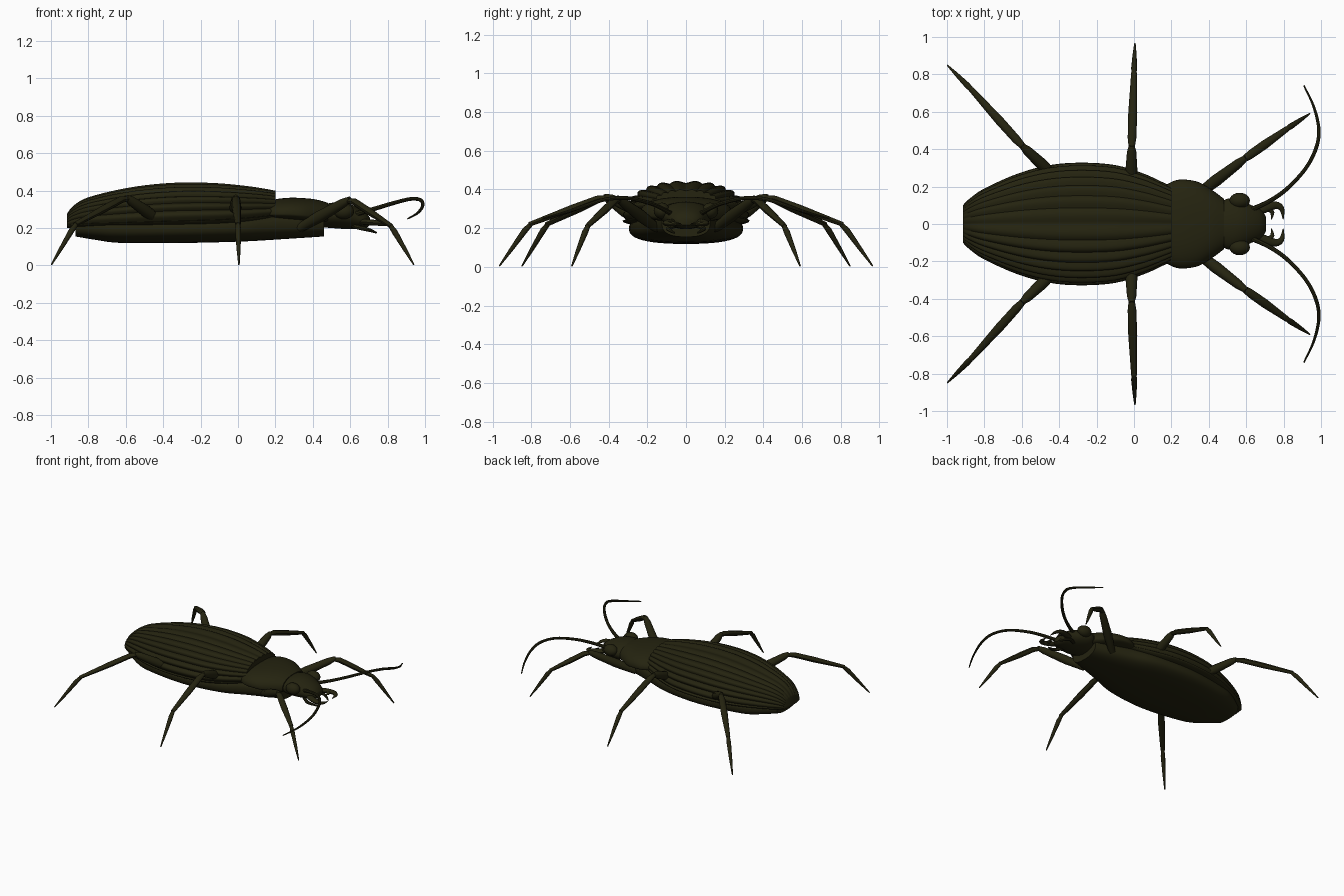
import bpy, bmesh, math
from mathutils import Vector

if "Cube" in bpy.data.objects:
    bpy.data.objects.remove(bpy.data.objects["Cube"])

mat = bpy.data.materials.new("dark olive shell")
mat.diffuse_color = (0.018, 0.017, 0.005, 1)
mat.use_nodes = True
mat.node_tree.nodes["Principled BSDF"].inputs["Base Color"].default_value = mat.diffuse_color


def finish(name, bm, angle=40):
    bmesh.ops.recalc_face_normals(bm, faces=bm.faces)
    me = bpy.data.meshes.new(name)
    bm.to_mesh(me)
    bm.free()
    ob = bpy.data.objects.new(name, me)
    bpy.context.collection.objects.link(ob)
    me.materials.append(mat)
    bpy.ops.object.select_all(action='DESELECT')
    ob.select_set(True)
    bpy.context.view_layer.objects.active = ob
    bpy.ops.object.shade_smooth_by_angle(angle=math.radians(angle))
    return ob


def skin(bm, rings):
    """Join rings of points into a capped tube."""
    vs = [[bm.verts.new(p) for p in r] for r in rings]
    n = len(vs[0])
    for a, b in zip(vs, vs[1:]):
        for i in range(n):
            j = (i + 1) % n
            bm.faces.new((a[i], a[j], b[j], b[i]))
    bm.faces.new(vs[0])
    bm.faces.new(vs[-1])


def smooth_path(pts, sub):
    """Catmull-Rom interpolation of tuples of any length."""
    out = []
    for k in range(len(pts) - 1):
        p = [pts[max(k - 1, 0)], pts[k], pts[k + 1], pts[min(k + 2, len(pts) - 1)]]
        for s in range(sub):
            t = s / sub
            out.append(tuple(0.5 * (2 * b + (c - a) * t + (2 * a - 5 * b + 4 * c - d) * t * t
                                    + (3 * b - a - 3 * c + d) * t ** 3)
                             for a, b, c, d in zip(*p)))
    return out + [pts[-1]]


def shell(name, stations, power=1.0, ridges=0, depth=0.0, seg=48, sub=4):
    """Body part along x; stations are (x, half width, top, edge, bottom)."""
    rings = []
    for x, w, top, edge, bot in smooth_path(stations, sub):
        ring = []
        for i in range(seg):
            t = 2 * math.pi * i / seg
            c, s = math.cos(t), math.sin(t)
            y = w * math.copysign(abs(c) ** power, c)
            z = abs(s) ** power
            k = 1.0
            if ridges and s > 0:
                k = 1 - depth * (1 - abs(math.sin(ridges * t)))
            z = edge + z * (top - edge) * k if s > 0 else edge - z * (edge - bot)
            ring.append((x, y * k, z))
        rings.append(ring)
    bm = bmesh.new()
    skin(bm, rings)
    return finish(name, bm, 50 if ridges else 40)


def limb(name, pts, sides=10, sub=1, squash=1.0):
    """Tapered tube; pts are (x, y, z, radius)."""
    path = smooth_path(pts, sub) if sub > 1 else pts
    pos = [Vector(p[:3]) for p in path]
    rings = []
    for k, p in enumerate(pos):
        d = (pos[min(k + 1, len(pos) - 1)] - pos[max(k - 1, 0)]).normalized()
        side = d.cross(Vector((0, 0, 1))).normalized()
        up = side.cross(d)
        r = path[k][3]
        rings.append([p + side * (r * math.cos(a)) + up * (r * squash * math.sin(a))
                      for a in (2 * math.pi * i / sides for i in range(sides))])
    bm = bmesh.new()
    skin(bm, rings)
    return finish(name, bm)


def pair(name, pts, **kw):
    for label, m in (("left", 1), ("right", -1)):
        limb(f"{label}_{name}", [(x, y * m, z, r) for x, y, z, r in pts], **kw)


def ball(name, loc, scale):
    bm = bmesh.new()
    bmesh.ops.create_uvsphere(bm, u_segments=20, v_segments=12, radius=1)
    for v in bm.verts:
        v.co = Vector(a * b + c for a, b, c in zip(v.co, scale, loc))
    finish(name, bm, 60)


# Ridged wing cases
shell("wing_cases", [
    (-0.915, 0.10, 0.275, 0.215, 0.20), (-0.88, 0.135, 0.32, 0.22, 0.20),
    (-0.80, 0.19, 0.365, 0.225, 0.20), (-0.62, 0.27, 0.41, 0.23, 0.20),
    (-0.45, 0.315, 0.435, 0.235, 0.205), (-0.28, 0.328, 0.445, 0.24, 0.205),
    (-0.10, 0.315, 0.44, 0.245, 0.21), (0.05, 0.27, 0.425, 0.255, 0.22),
    (0.15, 0.225, 0.41, 0.265, 0.24), (0.20, 0.20, 0.40, 0.27, 0.26)],
    power=0.85, ridges=14, depth=0.06, seg=224, sub=4)

# Belly
shell("belly", [
    (-0.87, 0.115, 0.23, 0.20, 0.155), (-0.75, 0.20, 0.24, 0.20, 0.135),
    (-0.62, 0.25, 0.25, 0.20, 0.12), (-0.30, 0.295, 0.26, 0.20, 0.12),
    (0.0, 0.27, 0.27, 0.205, 0.127), (0.20, 0.205, 0.29, 0.215, 0.138),
    (0.46, 0.125, 0.28, 0.23, 0.155)], power=0.75)

# Thorax plate
shell("thorax_plate", [
    (0.165, 0.205, 0.345, 0.275, 0.25), (0.22, 0.233, 0.357, 0.275, 0.245),
    (0.28, 0.237, 0.362, 0.275, 0.24), (0.35, 0.222, 0.36, 0.27, 0.235),
    (0.42, 0.18, 0.352, 0.265, 0.23), (0.48, 0.135, 0.335, 0.265, 0.225)], power=0.85)

# Head and snout
shell("head", [
    (0.44, 0.10, 0.32, 0.265, 0.205), (0.50, 0.135, 0.335, 0.27, 0.20),
    (0.57, 0.125, 0.335, 0.265, 0.195), (0.63, 0.10, 0.315, 0.255, 0.195),
    (0.68, 0.075, 0.285, 0.24, 0.20), (0.705, 0.04, 0.255, 0.235, 0.215)])

# Eyes
for label, m in (("left", 1), ("right", -1)):
    ball(f"{label}_eye", (0.565, 0.125 * m, 0.29), (0.055, 0.042, 0.042))

# Jaws with inner teeth
pair("jaw", [(0.65, 0.06, 0.235, 0.022), (0.71, 0.088, 0.23, 0.024), (0.76, 0.10, 0.225, 0.02),
             (0.79, 0.08, 0.22, 0.014), (0.798, 0.025, 0.215, 0.002)], sub=4, squash=0.7)
pair("inner_tooth", [(0.72, 0.085, 0.23, 0.016), (0.74, 0.06, 0.225, 0.011),
                     (0.735, 0.025, 0.225, 0.002)], sub=2, squash=0.7)

# Mouth feelers
pair("mouth_feeler", [(0.60, 0.05, 0.215, 0.012), (0.66, 0.09, 0.20, 0.012),
                      (0.70, 0.085, 0.19, 0.01), (0.74, 0.06, 0.175, 0.005)], sub=3, sides=8)

# Antennae
pair("antenna", [(0.61, 0.07, 0.27, 0.014), (0.72, 0.12, 0.30, 0.012), (0.82, 0.19, 0.33, 0.011),
                 (0.92, 0.30, 0.355, 0.010), (0.975, 0.41, 0.35, 0.010), (0.988, 0.51, 0.32, 0.009),
                 (0.96, 0.63, 0.28, 0.007), (0.908, 0.74, 0.25, 0.004)], sub=5, sides=8)


# Legs: hip, knee, ankle and foot joints
def leg(name, hip, knee, ankle, foot):
    h, k, a, f = (Vector(p) for p in (hip, knee, ankle, foot))
    pair(name + "_thigh", [(*h, 0.024), (*h.lerp(k, 0.4), 0.032),
                           (*h.lerp(k, 0.85), 0.025), (*k, 0.015)])
    pair(name + "_shin", [(*k.lerp(h, 0.06), 0.016), (*k.lerp(a, 0.1), 0.023),
                          (*k.lerp(a, 0.45), 0.024), (*a, 0.015)], squash=0.8)
    pair(name + "_foot", [(*a.lerp(k, 0.03), 0.012), (*a.lerp(f, 0.15), 0.016),
                          (*a.lerp(f, 0.6), 0.011), (*f, 0.004)])


leg("front_leg", (0.33, 0.15, 0.20), (0.60, 0.355, 0.355), (0.82, 0.51, 0.21), (0.94, 0.59, 0.004))
leg("middle_leg", (-0.015, 0.20, 0.27), (-0.012, 0.42, 0.365), (0.0, 0.81, 0.22), (0.005, 0.965, 0.004))
leg("rear_leg", (-0.42, 0.25, 0.24), (-0.60, 0.42, 0.365), (-0.87, 0.72, 0.22), (-0.997, 0.848, 0.004))
